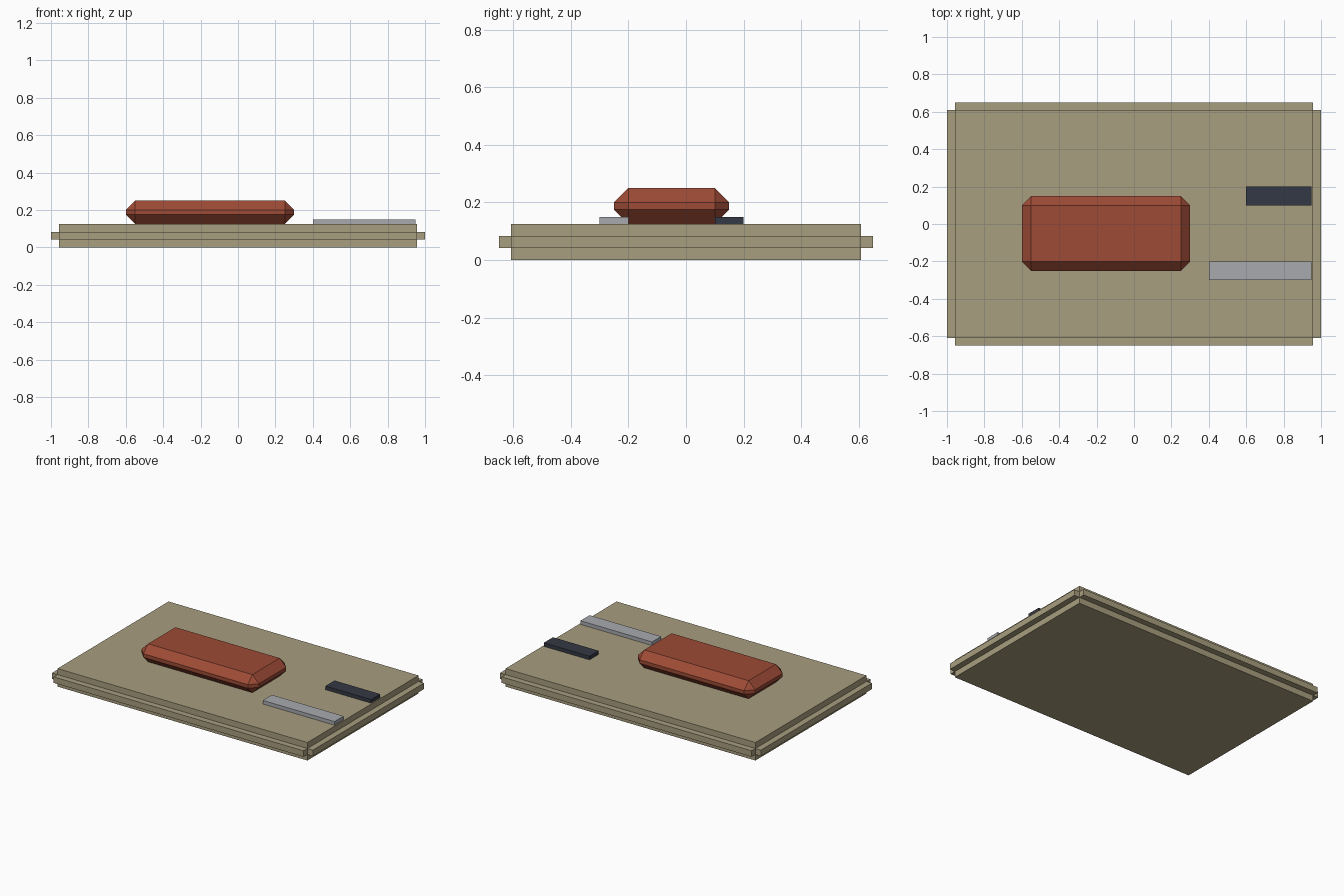
import bpy, bmesh
from mathutils import Vector

if "Cube" in bpy.data.objects:
    bpy.data.objects.remove(bpy.data.objects["Cube"])


def material(name, rgb):
    m = bpy.data.materials.new(name)
    m.diffuse_color = (*rgb, 1)
    m.use_nodes = True
    m.node_tree.nodes["Principled BSDF"].inputs["Base Color"].default_value = m.diffuse_color
    return m


def box_bmesh(lo, hi):
    """Axis-aligned box between two corners."""
    bm = bmesh.new()
    bmesh.ops.create_cube(bm, size=1)
    lo, hi = Vector(lo), Vector(hi)
    for v in bm.verts:
        v.co = (lo + hi) / 2 + v.co * (hi - lo)
    return bm


def finish(bm, name, mat):
    bmesh.ops.recalc_face_normals(bm, faces=bm.faces[:])
    mesh = bpy.data.meshes.new(name)
    bm.to_mesh(mesh)
    bm.free()
    mesh.materials.append(mat)
    ob = bpy.data.objects.new(name, mesh)
    bpy.context.collection.objects.link(ob)
    return ob


tan = material("tan", (0.39, 0.34, 0.21))
red = material("red", (0.34, 0.07, 0.036))
dark = material("dark", (0.034, 0.04, 0.058))
grey = material("light_grey", (0.39, 0.40, 0.43))

TOP = 0.125          # upper surface of the board
STEP = TOP / 3       # depth of the stepped edge

# Board: a slab whose middle third is pushed out as a rim on each side
bm = box_bmesh((-1 + STEP, -0.65 + STEP, 0), (1 - STEP, 0.65 - STEP, TOP))
for z in (STEP, 2 * STEP):
    bmesh.ops.bisect_plane(bm, geom=bm.verts[:] + bm.edges[:] + bm.faces[:],
                           plane_co=(0, 0, z), plane_no=(0, 0, 1))
bm.normal_update()
rim = [f for f in bm.faces if abs(f.normal.z) < 0.1
       and abs(f.calc_center_median().z - TOP / 2) < 0.01]
for f in rim:
    out = f.normal.copy()
    new = bmesh.ops.extrude_discrete_faces(bm, faces=[f])["faces"]
    bmesh.ops.translate(bm, verts=new[0].verts[:], vec=out * STEP)
finish(bm, "board", tan)

# Chamfered block lying on the board
bm = box_bmesh((-0.6, -0.25, TOP), (0.3, 0.15, 0.25))
bmesh.ops.bevel(bm, geom=bm.edges[:], offset=0.05, segments=1,
                profile=0.5, affect='EDGES')
finish(bm, "chamfered_block", red)

# Two flat strips near the right edge
finish(box_bmesh((0.4, -0.3, TOP), (0.95, -0.2, 0.15)), "long_strip", grey)
finish(box_bmesh((0.6, 0.1, TOP), (0.95, 0.2, 0.15)), "short_strip", dark)
